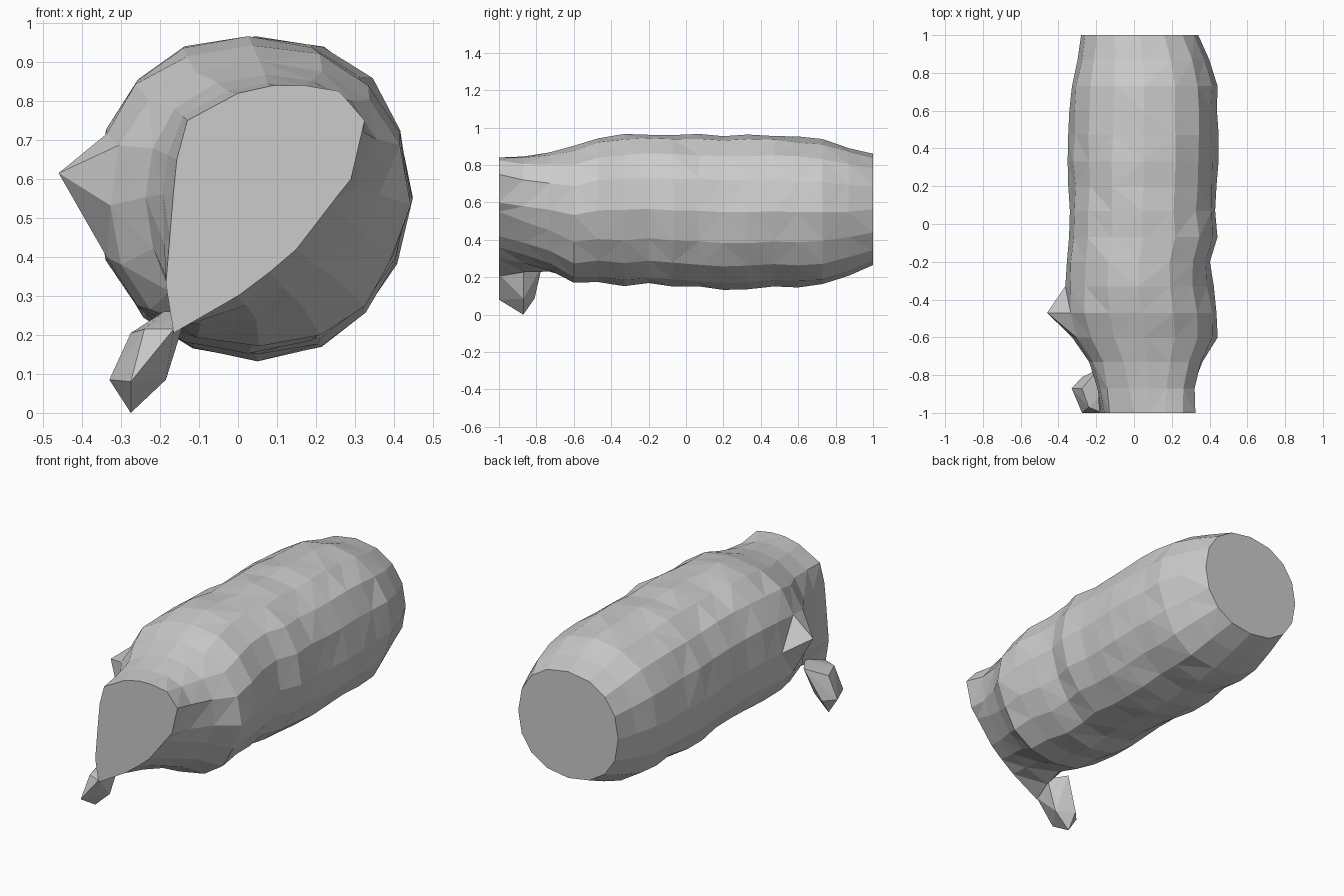
import bpy, bmesh, math, random
from mathutils import Vector

if "Cube" in bpy.data.objects:
    bpy.data.objects.remove(bpy.data.objects["Cube"])

random.seed(4)
N = 16

# Stations along the body: y, left x, right x, bottom z, top z, share of front profile
stations = [
    (-1.00, -.20, .33, .25, .85, 1.0), (-.87, -.235, .34, .235, .86, .6),
    (-.73, -.26, .385, .215, .88, .25), (-.60, -.33, .44, .165, .90, 0),
    (-.47, -.37, .445, .17, .945, 0), (-.33, -.37, .42, .155, .965, 0),
    (-.20, -.36, .41, .165, .965, 0), (-.07, -.35, .45, .15, .965, 0),
    (.07, -.345, .435, .145, .965, 0), (.20, -.345, .445, .135, .96, 0),
    (.33, -.35, .45, .135, .96, 0), (.47, -.345, .445, .15, .955, 0),
    (.60, -.34, .445, .145, .95, 0), (.73, -.335, .445, .155, .94, 0),
    (.87, -.305, .40, .205, .895, 0), (1.00, -.28, .34, .265, .86, 0),
]

# Teardrop outline of the front cut, counter-clockwise from +x
front = [(.29, .60), (.325, .75), (.26, .825), (.17, .84), (.09, .84), (0, .82),
         (-.13, .75), (-.157, .65), (-.165, .57), (-.175, .45), (-.185, .33),
         (-.165, .205), (0, .30), (.08, .36), (.15, .42), (.25, .55)]

# Body is slightly flatter at the lower right, fuller at the upper right
fullness = {2: 1.01, 3: 1.015, 13: .985, 14: .96, 15: .955}


def add_object(name, bm):
    bmesh.ops.recalc_face_normals(bm, faces=bm.faces)
    mesh = bpy.data.meshes.new(name)
    bm.to_mesh(mesh)
    bm.free()
    obj = bpy.data.objects.new(name, mesh)
    bpy.context.collection.objects.link(obj)
    return obj


def rounded(v):
    return math.copysign(abs(v) ** (2 / 2.2), v)


# Lumpy tube body
bm = bmesh.new()
rings = []
for i, (y, left, right, bottom, top, w) in enumerate(stations):
    ring = []
    end = i in (0, len(stations) - 1)
    for k in range(N):
        a = 2 * math.pi * k / N
        r = 1 if end else fullness.get(k, 1) + random.uniform(-.022, .01)
        x = (left + right) / 2 + (right - left) / 2 * rounded(math.cos(a)) * r
        z = (bottom + top) / 2 + (top - bottom) / 2 * rounded(math.sin(a)) * r
        p = Vector((x, z)).lerp(Vector(front[k]), w)
        ring.append(bm.verts.new((p.x, y, p.y)))
    rings.append(ring)
for a, b in zip(rings, rings[1:]):
    for k in range(N):
        j = (k + 1) % N
        bm.faces.new((a[k], a[j], b[j], b[k]))
bmesh.ops.triangulate(bm, faces=bm.faces[:])
bm.faces.new(rings[0])
bm.faces.new(rings[-1])
# Pointed bump on the left side
rings[4][8].co = (-.46, -.47, .615)
add_object("body", bm)

# Small faceted nub under the front corner, its neck sunk into the body
nub = [(-.24, -.97, .215), (-.165, -1, .215), (-.13, -.87, .26), (-.19, -.77, .26),
       (-.275, -.87, .205), (-.33, -.87, .085), (-.275, -1, .08),
       (-.185, -.87, .085), (-.275, -.81, .085), (-.275, -.87, 0)]
bm = bmesh.new()
for p in nub:
    bm.verts.new(p)
bmesh.ops.convex_hull(bm, input=bm.verts[:])
add_object("nub", bm)
